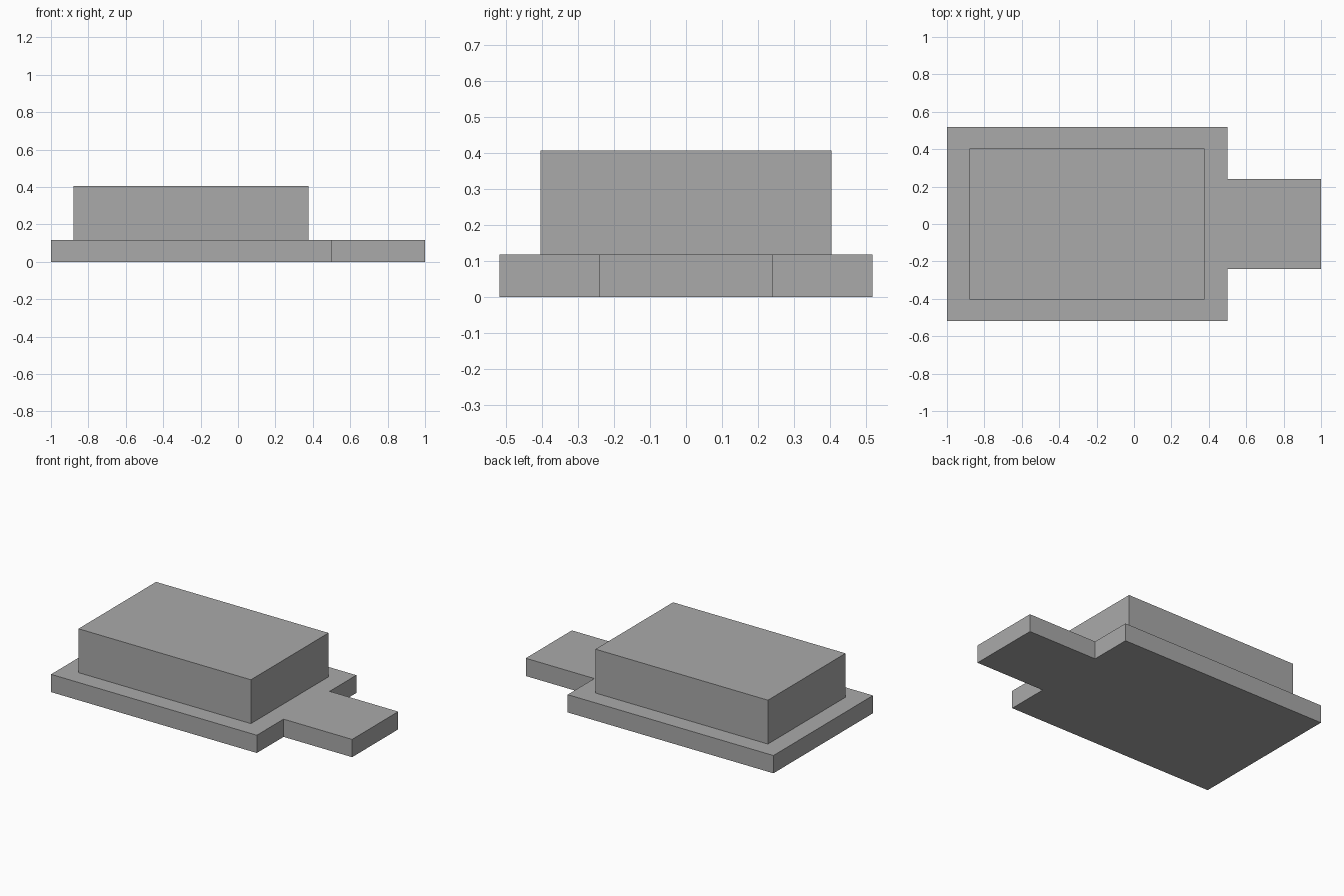
import bpy
import bmesh

if "Cube" in bpy.data.objects:
    bpy.data.objects.remove(bpy.data.objects["Cube"], do_unlink=True)

GREY = (0.4, 0.4, 0.4, 1.0)
grey = bpy.data.materials.new("plain grey")
grey.use_nodes = True
grey.diffuse_color = GREY
grey.node_tree.nodes["Principled BSDF"].inputs["Base Color"].default_value = GREY


def extrude_outline(name, outline, bottom, top):
    """Raise a flat outline into a solid slab."""
    bm = bmesh.new()
    face = bm.faces.new([bm.verts.new((x, y, bottom)) for x, y in outline])
    result = bmesh.ops.extrude_face_region(bm, geom=[face], use_keep_orig=True)
    raised = [g for g in result["geom"] if isinstance(g, bmesh.types.BMVert)]
    bmesh.ops.translate(bm, verts=raised, vec=(0, 0, top - bottom))
    bmesh.ops.recalc_face_normals(bm, faces=bm.faces[:])
    mesh = bpy.data.meshes.new(name)
    bm.to_mesh(mesh)
    bm.free()
    mesh.materials.append(grey)
    obj = bpy.data.objects.new(name, mesh)
    bpy.context.collection.objects.link(obj)
    return obj


def mirrored(half):
    """Close a half outline by mirroring it across y."""
    return half + [(x, -y) for x, y in reversed(half)]


BASE_TOP = 0.117

# Base plate with its narrow tab
extrude_outline("base_plate",
                mirrored([(-1, 0.518), (0.5, 0.518), (0.5, 0.24), (1, 0.24)]),
                0, BASE_TOP)

# Raised block standing on the plate
extrude_outline("raised_block",
                mirrored([(-0.88, 0.404), (0.377, 0.404)]),
                BASE_TOP, 0.406)
